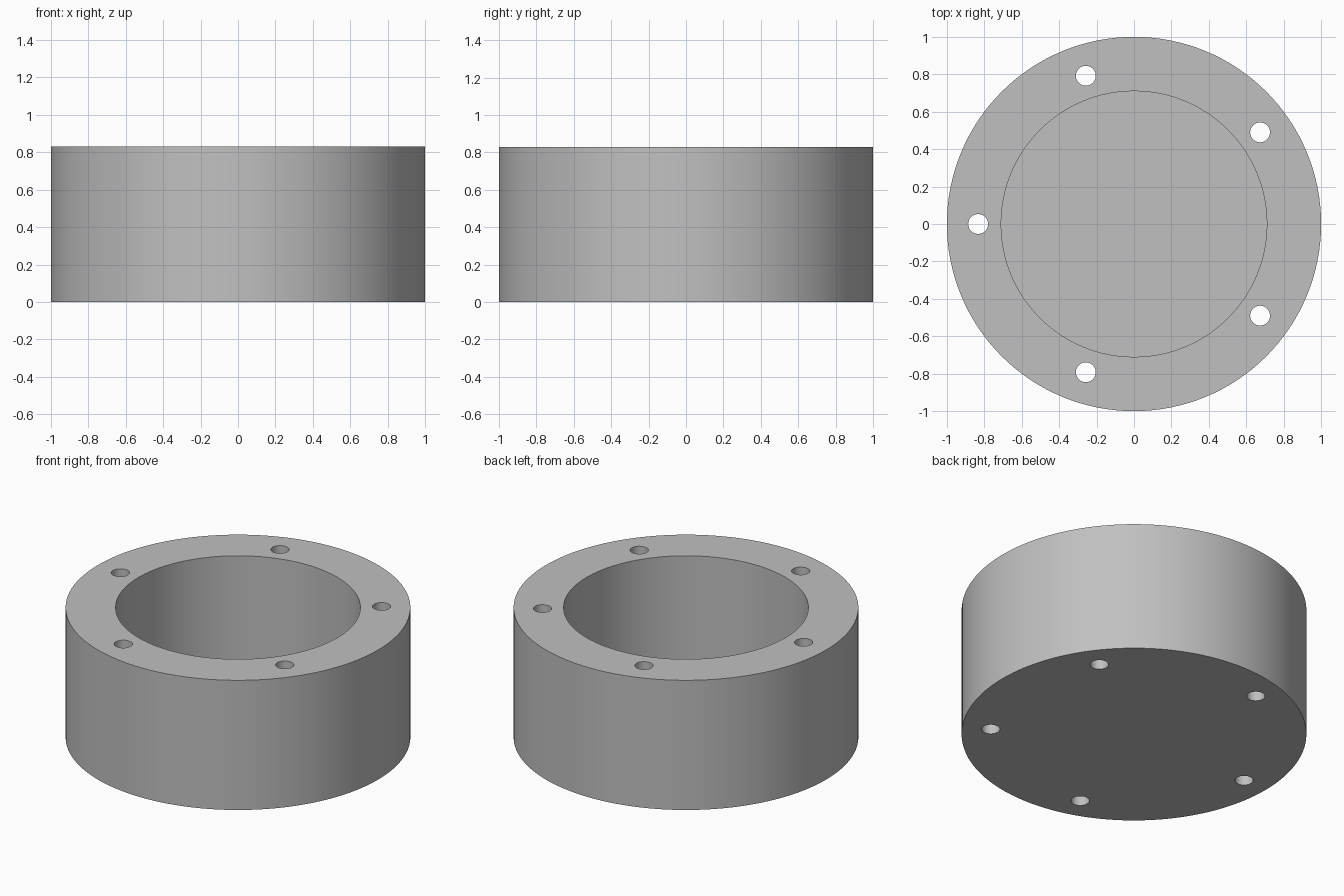
import bpy
import math

cube = bpy.data.objects.get("Cube")
if cube:
    bpy.data.objects.remove(cube, do_unlink=True)

HEIGHT = 0.83
FLOOR = 0.08
BOLT_COUNT = 5
BOLT_CIRCLE = 0.833

grey = bpy.data.materials.new("plain grey")
grey.use_nodes = True
colour = (0.53, 0.53, 0.53, 1)
grey.diffuse_color = colour
grey.node_tree.nodes["Principled BSDF"].inputs["Base Color"].default_value = colour


def cylinder(name, radius, bottom, top, sides, x=0, y=0):
    bpy.ops.mesh.primitive_cylinder_add(
        vertices=sides, radius=radius, depth=top - bottom,
        location=(x, y, (bottom + top) / 2))
    obj = bpy.context.object
    obj.name = name
    obj.data.materials.append(grey)
    return obj


# Solid round body
body = cylinder("round_housing", 1, 0, HEIGHT, 128)

# Blind central bore, then the ring of through holes
cutters = [cylinder("bore_cutter", 0.71, FLOOR, HEIGHT + 0.1, 128)]
for i in range(BOLT_COUNT):
    angle = math.pi + i * math.tau / BOLT_COUNT
    cutters.append(cylinder("bolt_hole_cutter", 0.053, -0.1, HEIGHT + 0.1, 48,
                            BOLT_CIRCLE * math.cos(angle),
                            BOLT_CIRCLE * math.sin(angle)))

# Cut the holes and remove the cutters
bpy.ops.object.select_all(action='DESELECT')
body.select_set(True)
bpy.context.view_layer.objects.active = body
for cutter in cutters:
    cutter.hide_render = True
    cut = body.modifiers.new("cut", 'BOOLEAN')
    cut.operation = 'DIFFERENCE'
    cut.solver = 'EXACT'
    cut.object = cutter
    bpy.ops.object.modifier_apply(modifier=cut.name)
    bpy.data.objects.remove(cutter, do_unlink=True)

bpy.ops.object.shade_smooth_by_angle(angle=math.radians(30))
